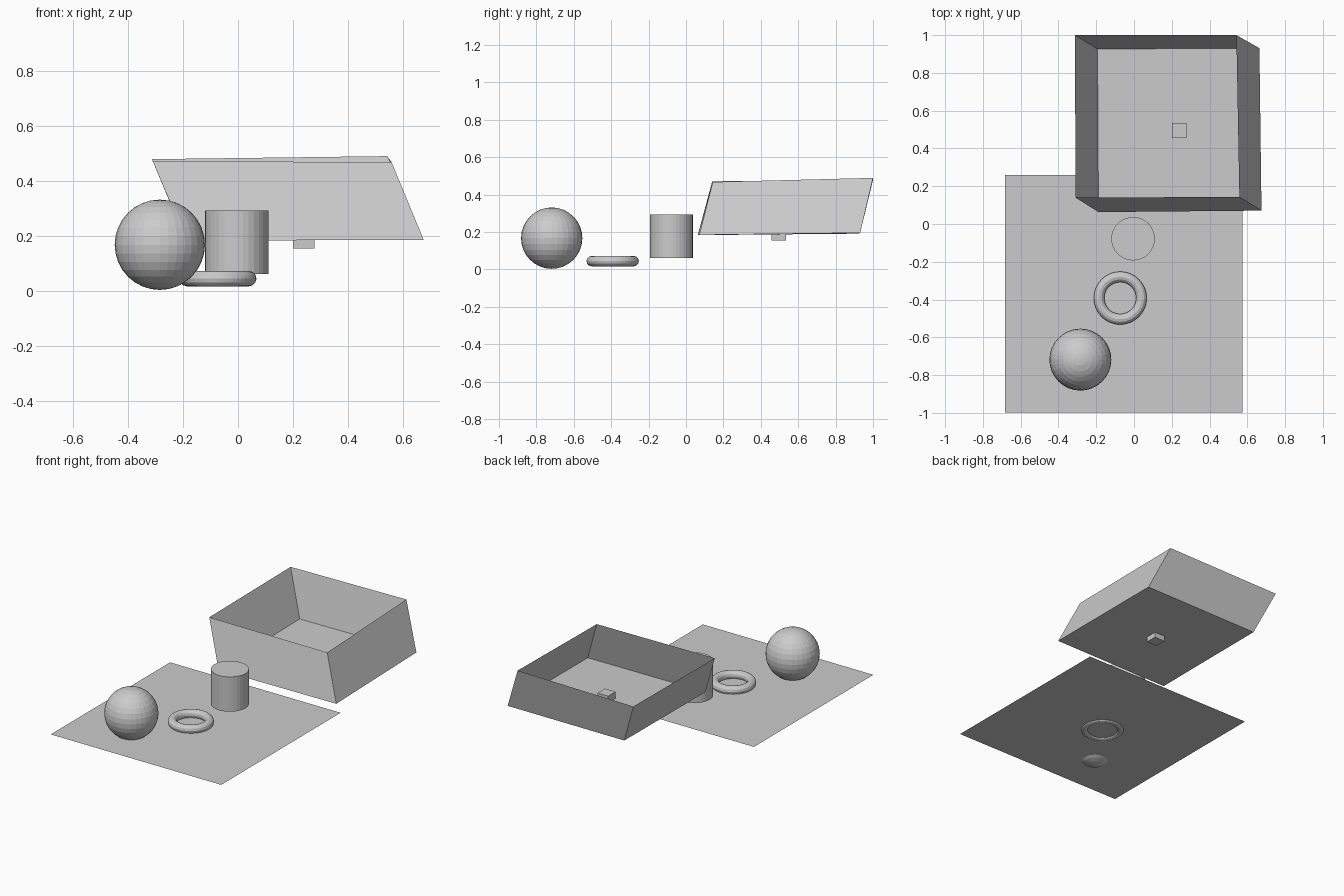
import bpy
import bmesh

if "Cube" in bpy.data.objects:
    bpy.data.objects.remove(bpy.data.objects["Cube"])

# One plain grey for everything
grey = bpy.data.materials.new("light_grey")
grey.diffuse_color = (0.6, 0.6, 0.6, 1.0)
grey.use_nodes = True
grey.node_tree.nodes["Principled BSDF"].inputs["Base Color"].default_value = grey.diffuse_color


def finish(name):
    obj = bpy.context.object
    obj.name = name
    obj.data.materials.append(grey)
    return obj


# Ground sheet
bpy.ops.mesh.primitive_plane_add(size=1.258, location=(-0.054, -0.369, 0.025))
finish("ground_sheet")

# Faceted ball, dipping slightly through the sheet
bpy.ops.mesh.primitive_uv_sphere_add(segments=32, ring_count=16, radius=0.164,
                                     location=(-0.284, -0.718, 0.167))
finish("ball")

# Ring lying in the sheet
bpy.ops.mesh.primitive_torus_add(major_segments=48, minor_segments=12,
                                 major_radius=0.112, minor_radius=0.028,
                                 location=(-0.073, -0.392, 0.044))
finish("ring")

# Upright drum
bpy.ops.mesh.primitive_cylinder_add(vertices=32, radius=0.115, depth=0.232,
                                    location=(-0.005, -0.078, 0.176))
finish("drum")

# Small block through the tray floor
bpy.ops.mesh.primitive_cube_add(size=0.078, location=(0.239, 0.495, 0.193))
finish("small_block")

# Leaning tray: thin floor and four walls, open at the top
floor = [(-0.188, 0.063, 0.183), (0.675, 0.071, 0.184),
         (0.664, 0.931, 0.195), (-0.193, 0.926, 0.191)]
rim = [(-0.310, 0.140, 0.471), (0.558, 0.143, 0.467),
       (0.542, 1.0, 0.489), (-0.312, 1.0, 0.478)]
bm = bmesh.new()
low = [bm.verts.new(p) for p in floor]
high = [bm.verts.new(p) for p in rim]
bm.faces.new(low[::-1])
for i in range(4):
    j = (i + 1) % 4
    bm.faces.new((low[i], low[j], high[j], high[i]))
mesh = bpy.data.meshes.new("open_tray")
bm.to_mesh(mesh)
bm.free()
tray = bpy.data.objects.new("open_tray", mesh)
bpy.context.collection.objects.link(tray)
mesh.materials.append(grey)
